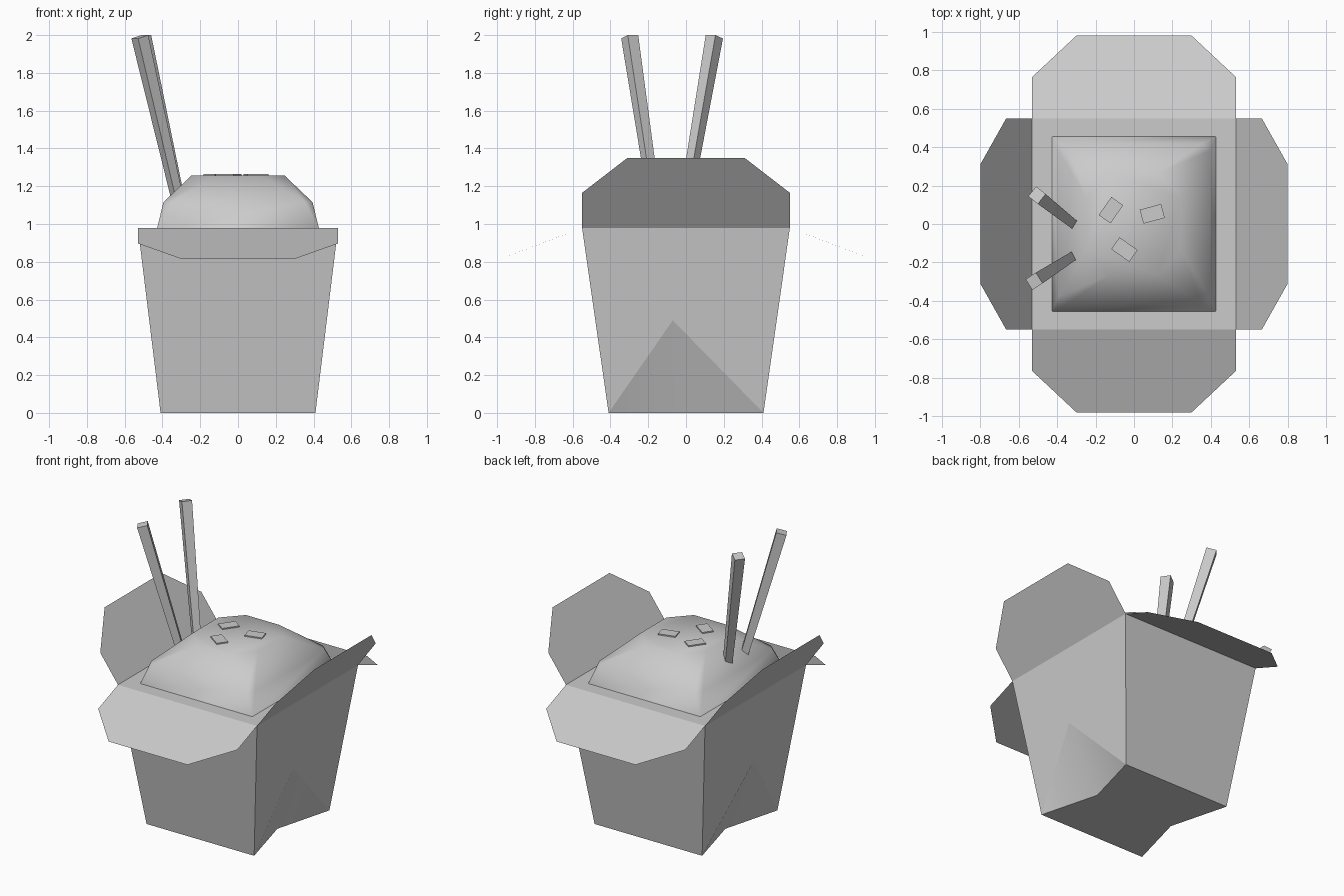
import bpy, bmesh, math
from mathutils import Vector, Matrix

if "Cube" in bpy.data.objects:
    bpy.data.objects.remove(bpy.data.objects["Cube"])


def add_mesh(name, verts, faces, smooth=(), fix=False):
    me = bpy.data.meshes.new(name)
    me.from_pydata(verts, [], faces)
    for i in smooth:
        me.polygons[i].use_smooth = True
    if fix:
        bm = bmesh.new()
        bm.from_mesh(me)
        bmesh.ops.remove_doubles(bm, verts=bm.verts, dist=0.001)
        bmesh.ops.recalc_face_normals(bm, faces=bm.faces)
        bm.to_mesh(me)
        bm.free()
    ob = bpy.data.objects.new(name, me)
    bpy.context.collection.objects.link(ob)
    return ob


# Carton: tapered box, both side panels pinched in at the bottom
B, TX, TY, H = 0.41, 0.53, 0.55, 0.98
verts = [(-B, -B, 0), (B, -B, 0), (B, B, 0), (-B, B, 0),
         (-TX, -TY, H), (TX, -TY, H), (TX, TY, H), (-TX, TY, H),
         (0.30, 0, 0), (-0.30, 0, 0),          # pinched bottom edges
         (0.47, -0.07, 0.49), (-0.47, -0.07, 0.49)]  # fold peaks
faces = [(0, 1, 5, 4), (2, 3, 7, 6), (4, 5, 6, 7),
         (0, 9, 8, 1), (9, 3, 2, 8),
         (1, 10, 2, 6, 5), (3, 11, 0, 4, 7),
         (1, 8, 10), (8, 2, 10), (3, 9, 11), (9, 0, 11)]
add_mesh("carton", verts, faces, smooth=range(7, 11), fix=True)

# Lid flaps: thin sheets, front and back droop, sides rise
for name, s in (("front_flap", -1), ("back_flap", 1)):
    pts = [(-TX, s * TY, H), (TX, s * TY, H), (TX, s * 0.765, 0.897),
           (0.30, s * 0.98, 0.815), (-0.30, s * 0.98, 0.815), (-TX, s * 0.765, 0.897)]
    add_mesh(name, pts, [range(6) if s > 0 else range(5, -1, -1)])
for name, s in (("left_flap", -1), ("right_flap", 1)):
    pts = [(s * TX, -TY, H), (s * 0.665, -TY, 1.165), (s * 0.80, -0.31, 1.35),
           (s * 0.80, 0.31, 1.35), (s * 0.665, TY, 1.165), (s * TX, TY, H)]
    add_mesh(name, pts, [range(6) if s > 0 else range(5, -1, -1)])


# Food mound: stacked rectangles with increasingly cut corners
def ring(x, y, cut_x, cut_y, z):
    a, b = x - cut_x, y - cut_y
    return [(x, -b, z), (x, b, z), (a, y, z), (-a, y, z),
            (-x, b, z), (-x, -b, z), (-a, -y, z), (a, -y, z)]


rings = [ring(0.43, 0.457, 0, 0, 0.97), ring(0.395, 0.42, 0.04, 0.04, 1.115),
         ring(0.245, 0.265, 0.12, 0.13, 1.258)]
verts = sum(rings, [])
faces = [(k * 8 + i, k * 8 + (i + 1) % 8, k * 8 + 8 + (i + 1) % 8, k * 8 + 8 + i)
         for k in range(2) for i in range(8)]
faces += [range(16, 24), range(7, -1, -1)]
mound = add_mesh("food_mound", verts, faces, smooth=range(17), fix=True)

# Garnish chips
for i, (x, y, ang) in enumerate([(-0.12, 0.072, 55), (0.095, 0.053, 15), (-0.05, -0.133, -35)]):
    bpy.ops.mesh.primitive_cube_add(size=1, location=(x, y, 1.256), rotation=(0, 0, math.radians(ang)))
    chip = bpy.context.object
    chip.name = f"garnish_{i + 1}"
    chip.scale = (0.115, 0.075, 0.02)


# Chopsticks: tapered square rods, rolled to face their lean
def chopstick(name, low, high):
    low, high = Vector(low), Vector(high)
    d = (high - low).normalized()
    side = d.cross(Vector((0, 0, 1))).normalized()
    up = side.cross(d)
    verts = []
    for p, w in ((low, 0.022), (high, 0.033)):
        verts += [p + side * w * a + up * w * b for a, b in ((1, 1), (-1, 1), (-1, -1), (1, -1))]
    faces = [(0, 1, 2, 3), (4, 5, 6, 7)] + [(i, (i + 1) % 4, (i + 1) % 4 + 4, i + 4) for i in range(4)]
    add_mesh(name, verts, faces, fix=True)


chopstick("back_chopstick", (-0.286, -0.023, 1.0), (-0.505, 0.15, 1.991))
chopstick("front_chopstick", (-0.29, -0.15, 1.0), (-0.52, -0.298, 1.991))
